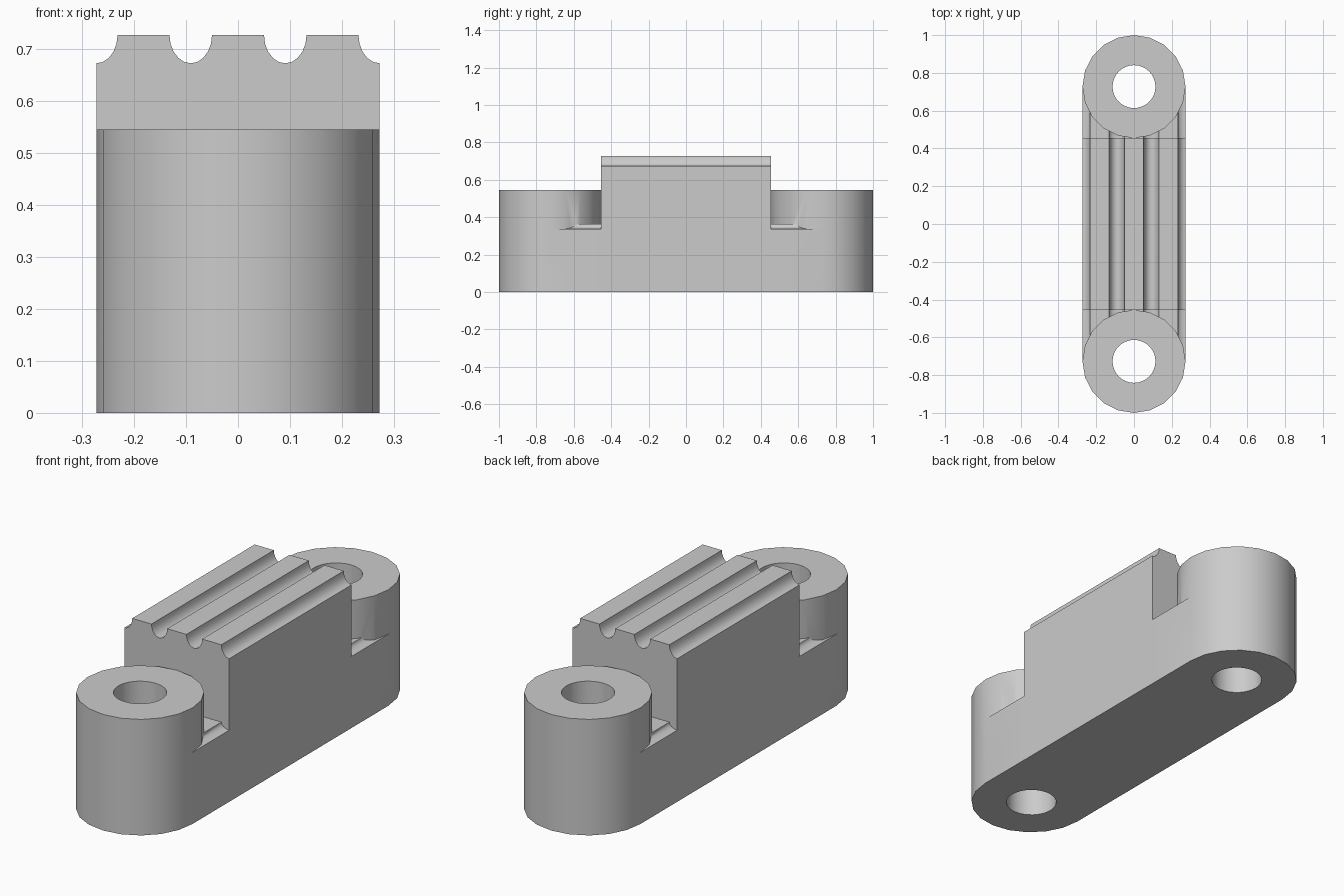
import bpy, bmesh, math
from mathutils import Matrix

cube = bpy.data.objects.get("Cube")
if cube:
    bpy.data.objects.remove(cube, do_unlink=True)

U = 1 / 11                      # module of the design
RADIUS, HOLE = 3 * U, 1.25 * U
BOSS_Y, BOSS_H = 8 * U, 6 * U
BLOCK_Y, TOP = 5 * U, 8 * U
LEDGE = 4 * U

grey = bpy.data.materials.new("plain grey")
grey.use_nodes = True
colour = (0.6, 0.6, 0.6, 1)
grey.diffuse_color = colour
grey.node_tree.nodes["Principled BSDF"].inputs["Base Color"].default_value = colour


def add_object(name, bm):
    bmesh.ops.recalc_face_normals(bm, faces=bm.faces)
    mesh = bpy.data.meshes.new(name)
    bm.to_mesh(mesh)
    bm.free()
    mesh.materials.append(grey)
    obj = bpy.data.objects.new(name, mesh)
    bpy.context.collection.objects.link(obj)
    return obj


def ridged_bar(name, half_length, top, depth):
    """Bar along y whose top carries three ridges between scooped grooves."""
    half, steps = 0.45 * U, 5
    outline = [(-RADIUS, 0)]
    for centre in (-3, -1, 1, 3):
        for i in range(-steps, steps + 1):
            if (centre == -3 and i < 0) or (centre == 3 and i > 0):
                continue
            a = i / steps * math.pi / 2
            outline.append((centre * U + half * math.sin(a), top - depth * math.cos(a)))
    outline.append((RADIUS, 0))
    bm = bmesh.new()
    face = bm.faces.new([bm.verts.new((x, -half_length, z)) for x, z in outline])
    ext = bmesh.ops.extrude_face_region(bm, geom=[face])
    moved = [v for v in ext["geom"] if isinstance(v, bmesh.types.BMVert)]
    bmesh.ops.translate(bm, verts=moved, vec=(0, 2 * half_length, 0))
    return add_object(name, bm)


def cylinder(name, radius, y, low, high, sides):
    bm = bmesh.new()
    bmesh.ops.create_cone(bm, cap_ends=True, segments=sides, radius1=radius,
                          radius2=radius, depth=high - low,
                          matrix=Matrix.Translation((0, y, (low + high) / 2)))
    return add_object(name, bm)


def combine(target, other, operation):
    mod = target.modifiers.new(other.name, "BOOLEAN")
    mod.object = other
    mod.operation = operation
    mod.solver = "EXACT"
    other.hide_render = True
    bpy.context.view_layer.objects.active = target
    bpy.ops.object.modifier_apply(modifier=mod.name)
    bpy.data.objects.remove(other, do_unlink=True)


# Low ledge bar running between the boss centres, with the taller block on it
body = ridged_bar("ridged_body", BOSS_Y, LEDGE, 0.3 * U)
combine(body, ridged_bar("upper_block", BLOCK_Y, TOP, 0.6 * U), "UNION")

# Round bosses at both ends, each with a through hole
for side in (-1, 1):
    combine(body, cylinder("boss", RADIUS, side * BOSS_Y, 0, BOSS_H, 20), "UNION")
for side in (-1, 1):
    combine(body, cylinder("hole_cutter", HOLE, side * BOSS_Y, -U, TOP, 32), "DIFFERENCE")

# Smooth the curved walls and keep the hard edges
bpy.ops.object.select_all(action="DESELECT")
body.select_set(True)
bpy.context.view_layer.objects.active = body
bpy.ops.object.shade_smooth_by_angle(angle=math.radians(30))
